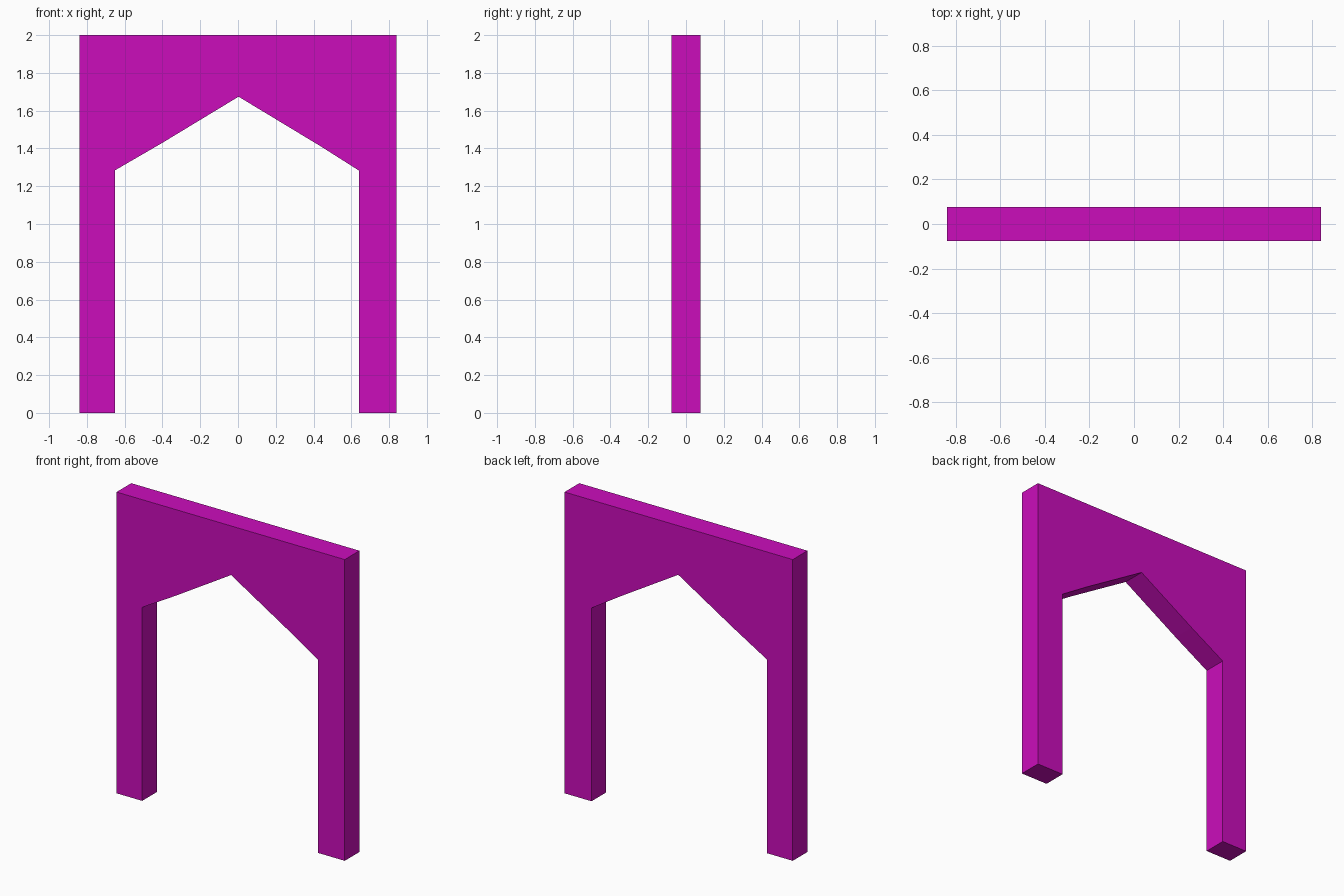
import bpy, bmesh

if "Cube" in bpy.data.objects:
    bpy.data.objects.remove(bpy.data.objects["Cube"])

HALF_DEPTH = 0.077

# Front outline: outer rectangle with a pointed doorway opening
outline = [
    (-0.838, 0), (-0.65, 0), (-0.65, 1.285), (-0.40, 1.43), (0.003, 1.674),
    (0.44, 1.41), (0.64, 1.283), (0.64, 0), (0.838, 0), (0.838, 2), (-0.838, 2),
]

# Flat profile extruded through the wall thickness
bm = bmesh.new()
face = bm.faces.new([bm.verts.new((x, -HALF_DEPTH, z)) for x, z in outline])
extruded = bmesh.ops.extrude_face_region(bm, geom=[face], use_keep_orig=True)
moved = [g for g in extruded["geom"] if isinstance(g, bmesh.types.BMVert)]
bmesh.ops.translate(bm, verts=moved, vec=(0, 2 * HALF_DEPTH, 0))
bmesh.ops.recalc_face_normals(bm, faces=bm.faces)

mesh = bpy.data.meshes.new("pointed_archway")
bm.to_mesh(mesh)
bm.free()
archway = bpy.data.objects.new("pointed_archway", mesh)
bpy.context.collection.objects.link(archway)

# Magenta finish
magenta = bpy.data.materials.new("magenta")
magenta.diffuse_color = (0.6, 0.004, 0.5, 1)
magenta.use_nodes = True
magenta.node_tree.nodes["Principled BSDF"].inputs["Base Color"].default_value = magenta.diffuse_color
mesh.materials.append(magenta)
